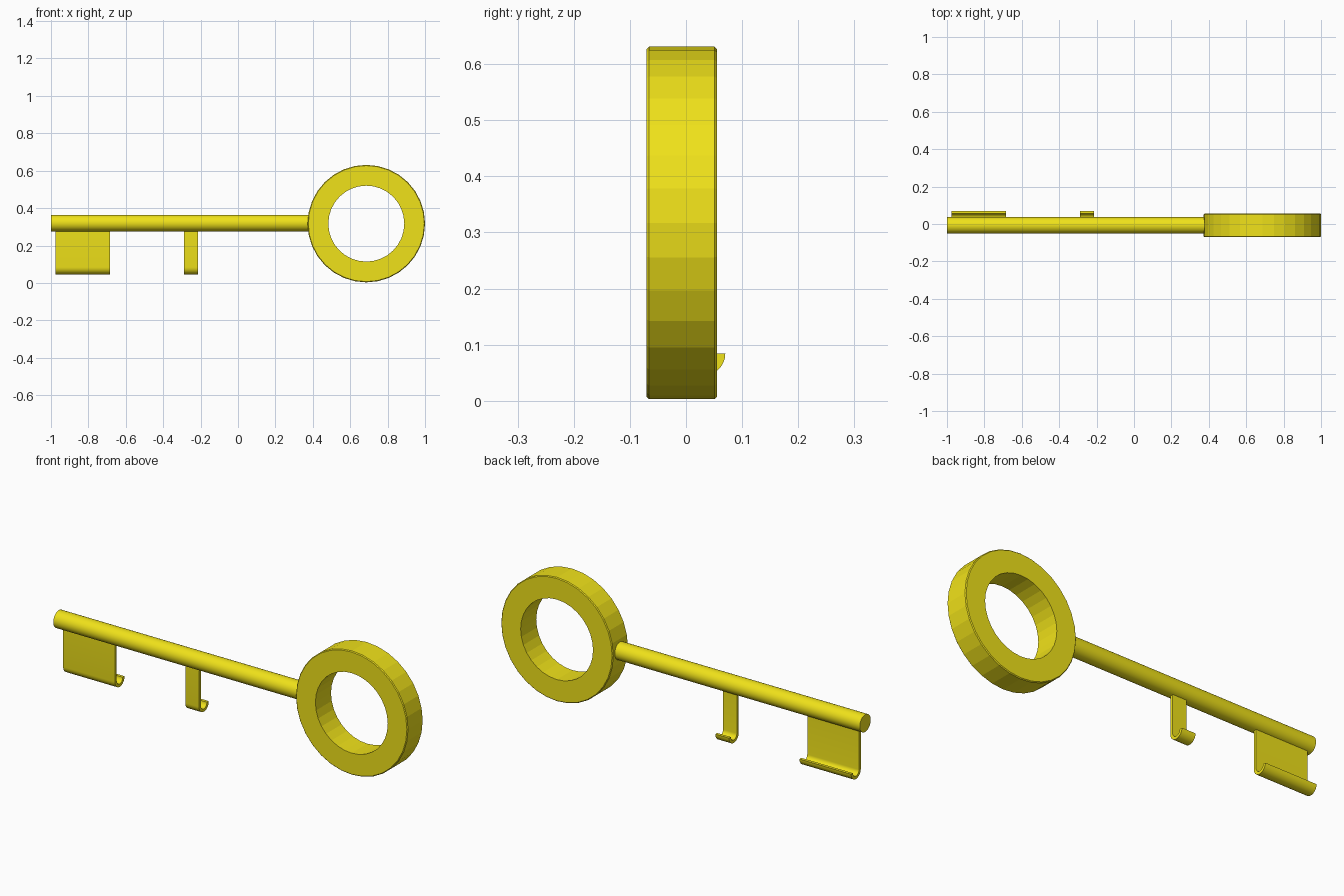
import bpy, bmesh, math

if "Cube" in bpy.data.objects:
    bpy.data.objects.remove(bpy.data.objects["Cube"])

YC = -0.0075   # mid-plane of ring and shaft
ZC = 0.317     # height of the key's axis

gold = bpy.data.materials.new("gold")
gold.diffuse_color = (0.87, 0.76, 0.01, 1)
gold.use_nodes = True
gold.node_tree.nodes["Principled BSDF"].inputs["Base Color"].default_value = gold.diffuse_color


def finish(name, bm, smooth=False):
    bmesh.ops.recalc_face_normals(bm, faces=bm.faces[:])
    me = bpy.data.meshes.new(name)
    bm.to_mesh(me)
    bm.free()
    ob = bpy.data.objects.new(name, me)
    bpy.context.collection.objects.link(ob)
    me.materials.append(gold)
    if smooth:
        bpy.ops.object.select_all(action='DESELECT')
        ob.select_set(True)
        bpy.context.view_layer.objects.active = ob
        bpy.ops.object.shade_smooth_by_angle(angle=math.radians(35))
    return ob


# Bow: faceted 32-sided ring, rectangular section with tiny chamfers on the outer rim
def make_bow(cx=0.686, r_out=0.314, r_in=0.203, half=0.0625, c=0.004, n=32):
    section = [(r_in, -half), (r_out - c, -half), (r_out, -half + c),
               (r_out, half - c), (r_out - c, half), (r_in, half)]
    bm = bmesh.new()
    rings = []
    for i in range(n):
        a = 2 * math.pi * i / n
        rings.append([bm.verts.new((cx + r * math.cos(a), YC + y, ZC + r * math.sin(a)))
                      for r, y in section])
    m = len(section)
    for i in range(n):
        p, q = rings[i], rings[(i + 1) % n]
        for j in range(m):
            k = (j + 1) % m
            bm.faces.new((p[j], p[k], q[k], q[j]))
    return finish("bow_ring", bm)


# Extrude a closed (y, z) outline along x
def extrude_x(name, outline, x0, x1):
    bm = bmesh.new()
    face = bm.faces.new([bm.verts.new((x0, y, z)) for y, z in outline])
    res = bmesh.ops.extrude_face_region(bm, geom=[face], use_keep_orig=True)
    verts = [g for g in res["geom"] if isinstance(g, bmesh.types.BMVert)]
    bmesh.ops.translate(bm, verts=verts, vec=(x1 - x0, 0, 0))
    return finish(name, bm, smooth=True)


# J-shaped outline of a bit: flat plate with a half-round curl at the bottom
def hook_outline(top=0.30, r=0.039, t=0.015, cy=0.031, cz=0.084, n=14):
    angles = [math.pi + math.pi * i / n for i in range(n + 1)]
    outer = [(cy + r * math.cos(a), cz + r * math.sin(a)) for a in angles]
    inner = [(cy + (r - t) * math.cos(a), cz + (r - t) * math.sin(a))
             for a in reversed(angles)]
    return [(cy - r, top)] + outer + inner + [(cy - r + t, top)]


make_bow()

# Shaft
circle = [(YC + 0.044 * math.cos(2 * math.pi * i / 32),
           ZC + 0.003 + 0.044 * math.sin(2 * math.pi * i / 32)) for i in range(32)]
extrude_x("shaft", circle, -1.0, 0.40)

# Bits
for name, x0, x1 in (("wide_bit", -0.975, -0.685), ("narrow_bit", -0.29, -0.213)):
    extrude_x(name, hook_outline(), x0, x1)
